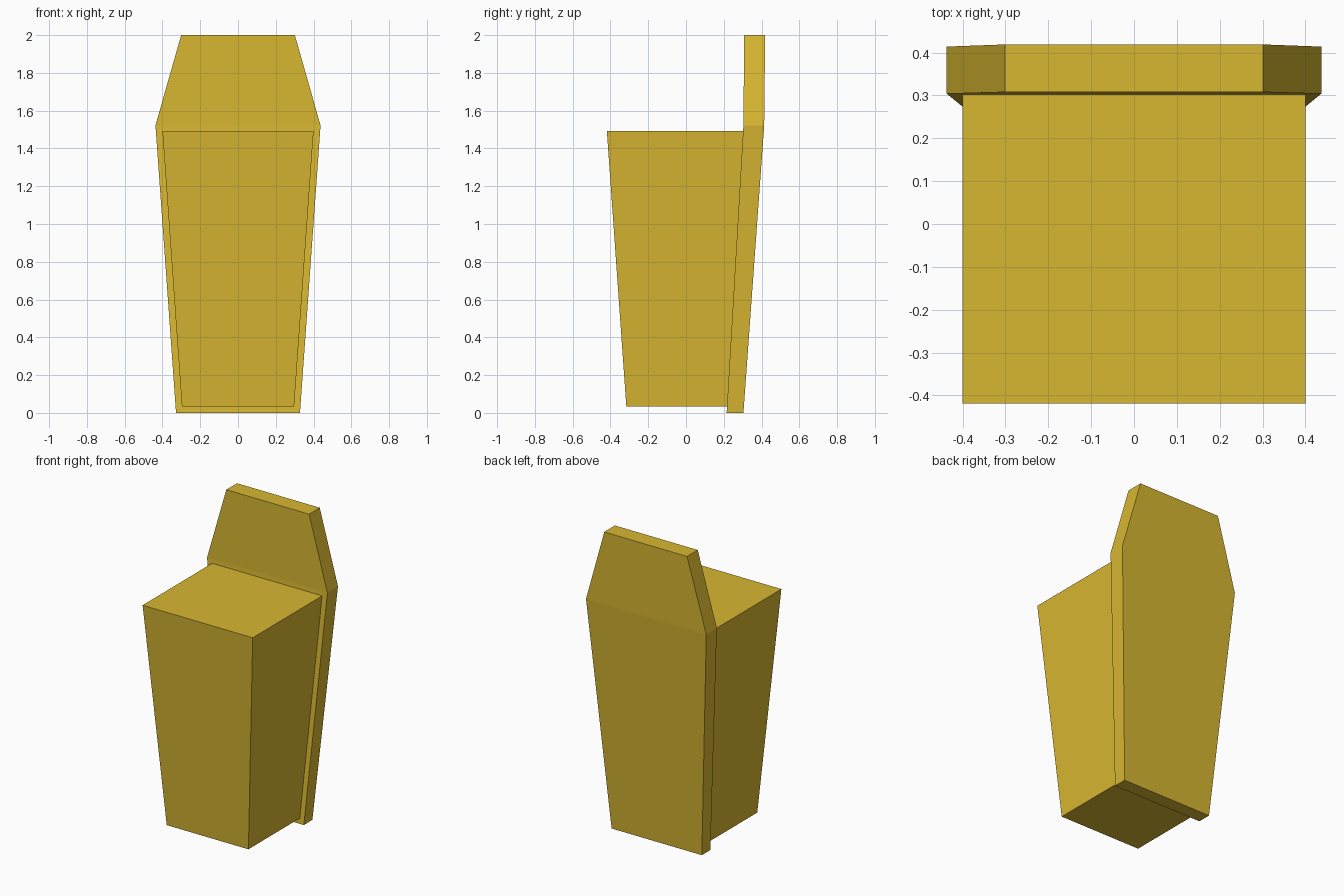
import bpy
import bmesh

cube = bpy.data.objects.get("Cube")
if cube:
    bpy.data.objects.remove(cube, do_unlink=True)

gold = bpy.data.materials.new("mustard_gold")
gold.use_nodes = True
colour = (0.68, 0.47, 0.031, 1)
gold.diffuse_color = colour
gold.node_tree.nodes["Principled BSDF"].inputs["Base Color"].default_value = colour


def loft(name, sections):
    """Stack rectangles (z, half width, front y, back y) into a closed solid."""
    bm = bmesh.new()
    rings = [[bm.verts.new(p) for p in ((-w, f, z), (w, f, z), (w, b, z), (-w, b, z))]
             for z, w, f, b in sections]
    bm.faces.new(rings[0])
    bm.faces.new(rings[-1])
    for low, high in zip(rings, rings[1:]):
        for i in range(4):
            j = (i + 1) % 4
            bm.faces.new((low[i], low[j], high[j], high[i]))
    bmesh.ops.recalc_face_normals(bm, faces=bm.faces)
    mesh = bpy.data.meshes.new(name)
    bm.to_mesh(mesh)
    bm.free()
    mesh.materials.append(gold)
    obj = bpy.data.objects.new(name, mesh)
    bpy.context.collection.objects.link(obj)
    return obj


# Tapered bin, its rear wall just seated in the panel
loft("tapered_bin", [(0.035, 0.297, -0.316, 0.222),
                     (1.492, 0.4, -0.419, 0.308)])

# Leaning back panel with a narrowing upright top
loft("back_panel", [(0, 0.328, 0.215, 0.304),
                    (1.522, 0.437, 0.304, 0.414),
                    (2, 0.301, 0.308, 0.419)])
